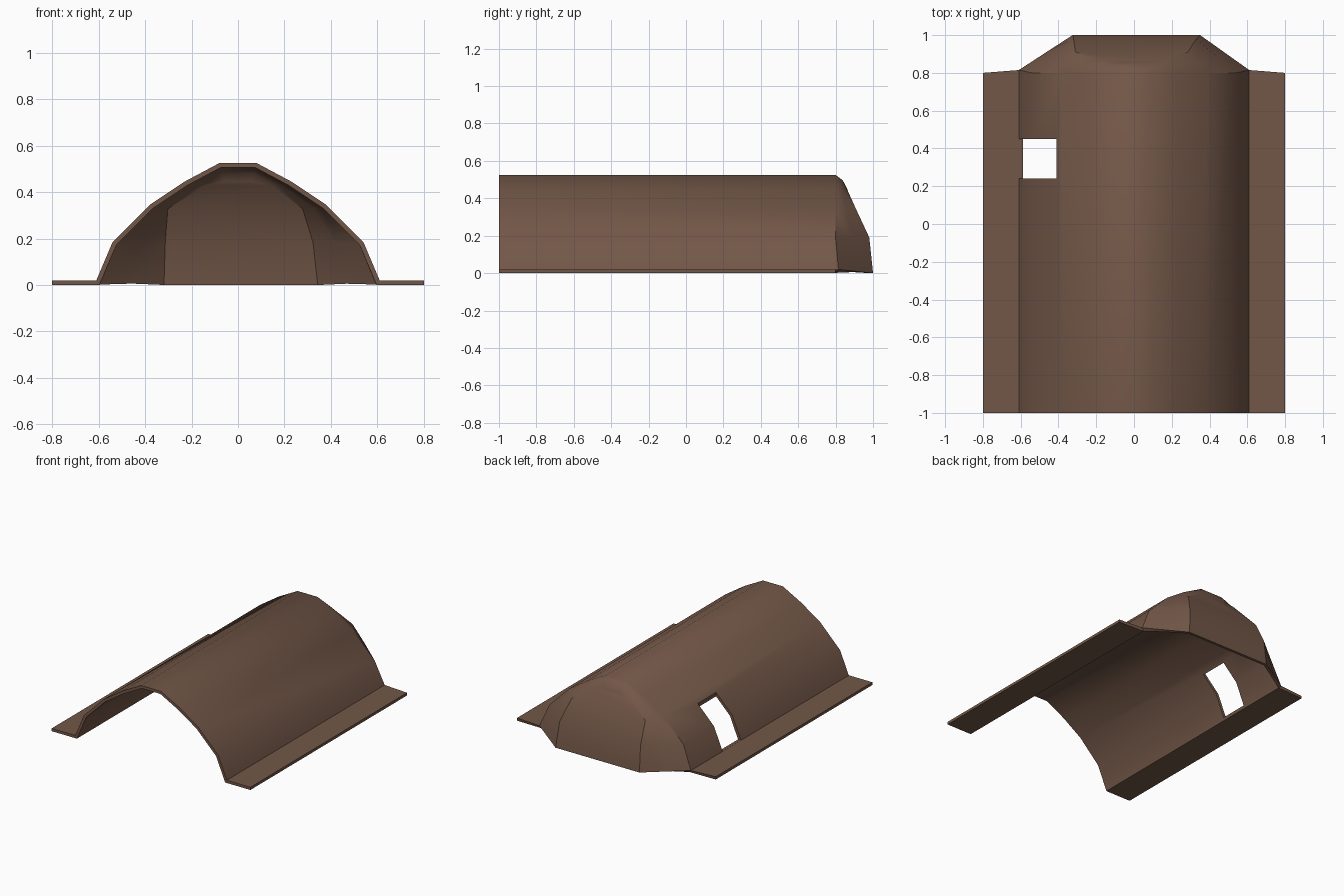
import bpy, bmesh, math

if "Cube" in bpy.data.objects:
    bpy.data.objects.remove(bpy.data.objects["Cube"])

brown = bpy.data.materials.new("brown earth")
brown.diffuse_color = (0.17, 0.095, 0.064, 1)
brown.use_nodes = True
brown.node_tree.nodes["Principled BSDF"].inputs["Base Color"].default_value = brown.diffuse_color

# Right half of the arch, from the foot to the crown (x, z)
half = [(0.61, 0.02), (0.54, 0.185), (0.38, 0.345), (0.23, 0.445), (0.08, 0.525)]
arch = [(-x, z) for x, z in half] + [(x, z) for x, z in reversed(half)]
profile = [(-0.8, 0.02)] + arch + [(0.8, 0.02)]

# Rim of the closed end, slightly uneven from left to right (x, y, z)
rim = [(-0.325, 1.0, 0.0), (-0.32, 0.98, 0.19), (-0.31, 0.91, 0.34),
       (-0.15, 0.865, 0.44), (-0.06, 0.86, 0.455), (0.06, 0.86, 0.455),
       (0.15, 0.865, 0.44), (0.285, 0.91, 0.34), (0.33, 0.98, 0.19), (0.35, 1.0, 0.0)]

bm = bmesh.new()


def row(points):
    return [bm.verts.new(p) for p in points]


def bridge(a, b):
    for i in range(len(a) - 1):
        bm.faces.new((a[i], a[i + 1], b[i + 1], b[i]))


# Tunnel with its side flanges
front = row([(x, -1, z) for x, z in profile])
back = row([(x, 0.815 if abs(x) == 0.61 else 0.8, z) for x, z in profile])
bridge(front, back)

# Sloping hood, rounded over the crown
mid = []
for (x, z), e in zip(arch, rim):
    k = max(0, z - 0.34) / 0.185
    mid.append(((x + e[0]) / 2, (max(0.8, 0.815 if z < 0.1 else 0.8) + e[1]) / 2 + 0.008 * k,
                (z + e[2]) / 2 + 0.006 * k))
hood = row(mid)
end = row(rim)
bridge(back[1:-1], hood)
bridge(hood, end)

# End wall
for i in range(4):
    bm.faces.new((end[i], end[i + 1], end[8 - i], end[9 - i]))

mesh = bpy.data.meshes.new("arched_shelter")
bm.to_mesh(mesh)
bm.free()
shell = bpy.data.objects.new("arched_shelter", mesh)
bpy.context.collection.objects.link(shell)
mesh.materials.append(brown)

# Window cutter
bpy.ops.mesh.primitive_cube_add(size=1, location=(-0.53, 0.345, 0.3205))
cutter = bpy.context.object
cutter.name = "window_cutter"
cutter.scale = (0.24, 0.21, 0.6)
cutter.data.materials.append(brown)
cutter.hide_render = True

# Wall thickness and window opening
bpy.ops.object.select_all(action='DESELECT')
shell.select_set(True)
bpy.context.view_layer.objects.active = shell
solid = shell.modifiers.new("thickness", 'SOLIDIFY')
solid.thickness = 0.02
solid.offset = -1
solid.use_even_offset = True
cut = shell.modifiers.new("window", 'BOOLEAN')
cut.operation = 'DIFFERENCE'
cut.solver = 'EXACT'
cut.object = cutter
bpy.ops.object.modifier_apply(modifier="thickness")
for v in shell.data.vertices:      # keep the foot flat on the ground
    v.co.z = max(0, v.co.z)
bpy.context.view_layer.update()
bpy.ops.object.modifier_apply(modifier="window")
bpy.data.objects.remove(cutter)
bpy.ops.object.shade_smooth_by_angle(angle=math.radians(35))
